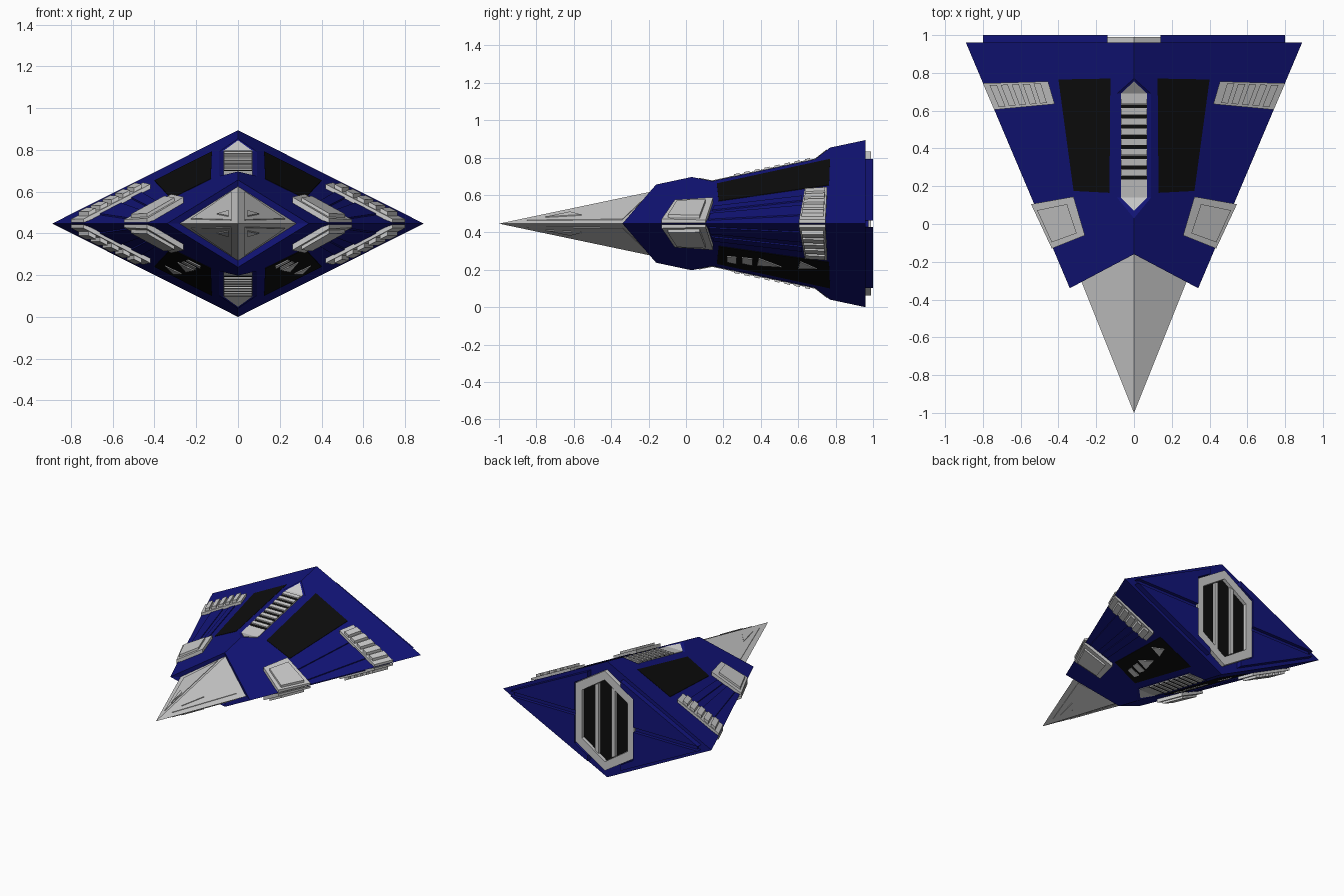
import bpy, bmesh

if "Cube" in bpy.data.objects:
    bpy.data.objects.remove(bpy.data.objects["Cube"])

CZ = 0.447          # height of the ship's centre plane
RATIO = 0.502       # hull half height / half width


def paint(name, rgb):
    m = bpy.data.materials.new(name)
    m.diffuse_color = (*rgb, 1)
    m.use_nodes = True
    m.node_tree.nodes["Principled BSDF"].inputs["Base Color"].default_value = m.diffuse_color
    return m


BLUE = paint("blue", (0.006, 0.007, 0.19))
BLACK = paint("black", (0.004, 0.004, 0.004))


def finish(name, bm, mat=None, mirror=""):
    """Turn a bmesh (built around the centre plane) into a mirrored object."""
    bmesh.ops.remove_doubles(bm, verts=bm.verts, dist=1e-5)
    bmesh.ops.recalc_face_normals(bm, faces=bm.faces)
    me = bpy.data.meshes.new(name)
    bm.to_mesh(me)
    bm.free()
    ob = bpy.data.objects.new(name, me)
    ob.location.z = CZ
    bpy.context.collection.objects.link(ob)
    if mat:
        me.materials.append(mat)
    if mirror:
        mod = ob.modifiers.new("mirror", 'MIRROR')
        mod.use_axis = ["x" in mirror, False, "z" in mirror]
        mod.use_mirror_merge = False
    return ob


def loft(bm, a, b):
    """Close a prism between two matching rings of points."""
    va, vb = [bm.verts.new(p) for p in a], [bm.verts.new(p) for p in b]
    bm.faces.new(va)
    bm.faces.new(vb)
    for i in range(len(va)):
        j = (i + 1) % len(va)
        bm.faces.new((va[i], va[j], vb[j], vb[i]))


def width(y):
    return 0.34 + (y + 0.34) * 0.423


def flat(y):
    """Half width of the flattened ridge."""
    return 0.09 * max(0, min(1, (y - 0.03) / 0.11, (0.77 - y) / 0.08))


def hull_z(x, y):
    return RATIO * (width(y) - max(abs(x), flat(y)))


def nose_z(x, y):
    return 0.21 * (y + 1) - 0.525 * abs(x)


def plates(name, polys, top, mat=None, mirror="xz", surf=hull_z, depth=0.03):
    """Slabs lying on a surface, outlined in plan view."""
    bm = bmesh.new()
    for poly in polys:
        loft(bm, [(x, y, surf(x, y) + top) for x, y in poly],
             [(x, y, max(surf(x, y) - depth, 0.004)) for x, y in poly])
    return finish(name, bm, mat, mirror)


def slice_quad(q, u0, u1, v0=0, v1=1):
    """Part of a quad: u runs inner to outer, v runs front to rear."""
    fi, ri, ro, fo = q
    def at(u, v):
        return tuple((fi[k] * (1 - u) + fo[k] * u) * (1 - v)
                     + (ri[k] * (1 - u) + ro[k] * u) * v for k in (0, 1))
    return [at(u0, v0), at(u0, v1), at(u1, v1), at(u1, v0)]


def back_prism(bm, poly, y0, y1):
    loft(bm, [(x, y0, z) for x, z in poly], [(x, y1, z) for x, z in poly])


# Hull: rhombic sections with a flattened ridge and a V-shaped front
bm = bmesh.new()
rings = []
for y in (-0.16, 0.03, 0.14, 0.69, 0.77, 0.96):
    ye = -0.34 if y == -0.16 else y
    f, h, w = flat(y), hull_z(0, y), width(ye)
    pts = [(w, ye, 0), (f, y, h), (-f, y, h), (-w, ye, 0), (-f, y, -h), (f, y, -h)]
    rings.append([bm.verts.new(p) for p in pts])
for a, b in zip(rings, rings[1:]):
    for i in range(6):
        j = (i + 1) % 6
        bm.faces.new((a[i], a[j], b[j], b[i]))
bm.faces.new(rings[-1])
hub = bm.verts.new((0, -0.12, 0))
for i in range(6):
    bm.faces.new((rings[0][i], rings[0][(i + 1) % 6], hub))
finish("hull", bm, BLUE)

# Nose: four-sided spike with raised panels
bm = bmesh.new()
tip = bm.verts.new((0, -1, 0))
base = [bm.verts.new(p) for p in
        ((0.356, -0.11, 0), (0, -0.11, 0.187), (-0.356, -0.11, 0), (0, -0.11, -0.187))]
for i in range(4):
    bm.faces.new((tip, base[i], base[(i + 1) % 4]))
bm.faces.new(base)
finish("nose", bm)
plates("nose_panel", [[(0.03, -0.2), (0.03, -0.85), (0.225, -0.34)]], 0.004, surf=nose_z)
plates("nose_vent", [[(0.045, -0.62), (0.1, -0.56), (0.045, -0.75)]], 0.009, surf=nose_z)

# Ridge strip with dark slots, above and below
plates("ridge_strip", [[(-0.07, 0.14), (0, 0.07), (0.07, 0.14)],
                       [(-0.07, 0.14), (0.07, 0.14), (0.07, 0.69), (-0.07, 0.69)],
                       [(-0.07, 0.69), (0.07, 0.69), (0, 0.755)]], 0.004, mirror="z")
slots = [0.235 + 0.054 * i for i in range(8)]
plates("ridge_slots", [[(-0.068, y), (0.068, y), (0.068, y + 0.02), (-0.068, y + 0.02)]
                       for y in slots], 0.005, BLACK, "z")
plates("ridge_ribs", [[(-0.068, y + 0.022), (0.068, y + 0.022),
                       (0.068, y + 0.05), (-0.068, y + 0.05)]
                      for y in slots], 0.012, None, "z")

# Dark deck panels
plates("deck_panel", [[(0.13, 0.165), (0.125, 0.77), (0.4, 0.765), (0.32, 0.175)]],
       0.003, BLACK)

# Machinery on the lower panels
bm = bmesh.new()
for poly in ([(0.18, 0.22), (0.18, 0.27), (0.25, 0.27), (0.24, 0.22)],
             [(0.2, 0.3), (0.2, 0.355), (0.27, 0.355), (0.26, 0.3)],
             [(0.21, 0.38), (0.25, 0.51), (0.29, 0.39)],
             [(0.27, 0.6), (0.31, 0.7), (0.35, 0.61)]):
    loft(bm, [(x, y, -hull_z(x, y) - 0.008) for x, y in poly],
         [(x, y, -hull_z(x, y) + 0.03) for x, y in poly])
finish("belly_machinery", bm, None, "x")

# Side pods: a base slab with raised blocks
front = [(0.26, -0.06), (0.32, 0.145), (0.545, 0.105), (0.435, -0.13)]
rear = [(0.42, 0.635), (0.455, 0.755), (0.80, 0.745), (0.74, 0.605)]
plates("front_pod", [front], 0.028)
plates("front_pod_block", [slice_quad(front, 0.2, 0.93, 0.12, 0.85)], 0.045)
plates("rear_pod", [rear], 0.022)
plates("rear_pod_ribs", [slice_quad(rear, u, u + 0.11, 0.08, 0.92)
                         for u in (0.12, 0.29, 0.46, 0.63, 0.80)], 0.042)

# Raised strips between the pods
plates("side_strip", [[(0.37, 0.15), (0.46, 0.62), (0.51, 0.62), (0.41, 0.14)],
                      [(0.44, 0.13), (0.56, 0.62), (0.66, 0.61), (0.50, 0.12)]],
       0.007, BLUE)

# Back plates around the engine
bm = bmesh.new()
back_prism(bm, [(0.14, 0.345), (0.80, 0.018), (0.25, 0.018), (0.25, 0.235), (0.14, 0.30)],
           0.95, 1.0)
finish("back_plate", bm, BLUE, "xz")

# Engine grille: hexagonal frame, dark core and two bars
outer = [(0, 0.385), (0.25, 0.225), (0.25, -0.225), (0, -0.385), (-0.25, -0.225), (-0.25, 0.225)]
inner = [(x * 0.78, z * 0.82) for x, z in outer]
bm = bmesh.new()
for i in range(6):
    j = (i + 1) % 6
    back_prism(bm, [outer[i], outer[j], inner[j], inner[i]], 0.95, 0.99)
finish("engine_frame", bm)
bm = bmesh.new()
back_prism(bm, inner, 0.95, 0.964)
finish("engine_core", bm, BLACK)
bm = bmesh.new()
back_prism(bm, [(0.055, -0.27), (0.085, -0.255), (0.085, 0.255), (0.055, 0.27)], 0.95, 0.985)
finish("engine_bar", bm, None, "x")

# Thin grey seam bar between the back plates
bm = bmesh.new()
back_prism(bm, [(0.25, -0.018), (0.78, -0.018), (0.78, 0.018), (0.25, 0.018)], 0.95, 0.975)
finish("back_seam", bm, BLUE, "x")
